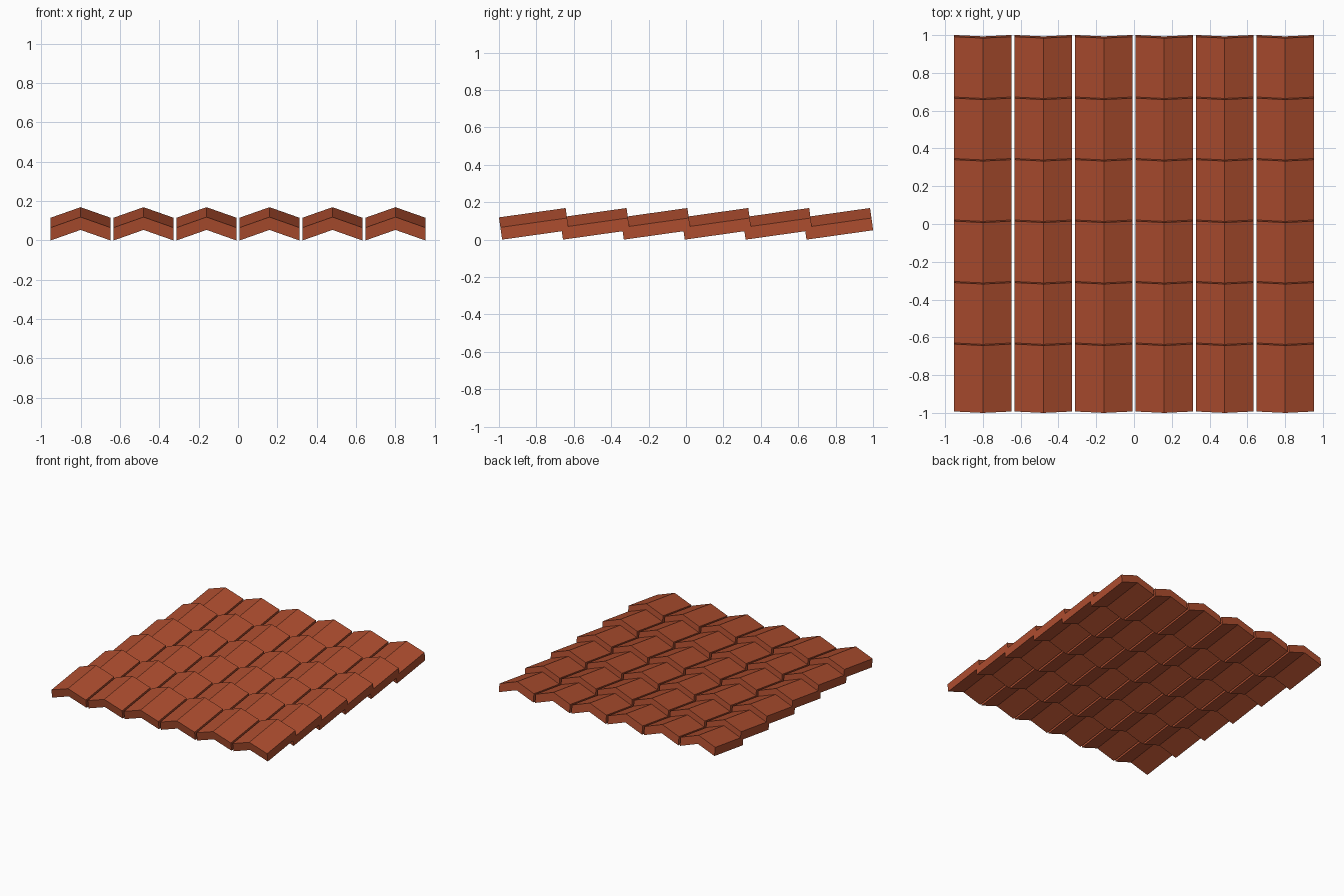
import bpy
import math

if "Cube" in bpy.data.objects:
    bpy.data.objects.remove(bpy.data.objects["Cube"])

COLS, ROWS = 6, 6
PITCH_X, PITCH_Y = 0.32, 0.3255
HALF_W, LENGTH = 0.152, 0.36
THICK, RISE = 0.066, 0.054
TILT = math.radians(8)

# Terracotta material
clay = bpy.data.materials.new("terracotta")
clay.diffuse_color = (0.42, 0.075, 0.028, 1)
clay.use_nodes = True
clay.node_tree.nodes["Principled BSDF"].inputs["Base Color"].default_value = clay.diffuse_color

# One tile: chevron section extruded along y
profile = [(-HALF_W, 0), (0, RISE), (HALF_W, 0),
           (HALF_W, THICK), (0, THICK + RISE), (-HALF_W, THICK)]
n = len(profile)
verts = [(x, y, z) for y in (0, LENGTH) for x, z in profile]
faces = [(i, i + n, (i + 1) % n + n, (i + 1) % n) for i in range(n)]
# End caps, split at the ridge
faces += [(0, 1, 4, 5), (1, 2, 3, 4), (n + 5, n + 4, n + 1, n), (n + 4, n + 3, n + 2, n + 1)]
mesh = bpy.data.meshes.new("roof_tile")
mesh.from_pydata(verts, [], faces)
mesh.materials.append(clay)
mesh.update()

# Grid of tilted, overlapping tiles
front_y = -1 + (THICK + RISE) * math.sin(TILT)
for row in range(ROWS):
    for col in range(COLS):
        tile = bpy.data.objects.new(f"roof_tile_row{row + 1}_col{col + 1}", mesh)
        tile.location = ((col - (COLS - 1) / 2) * PITCH_X, front_y + row * PITCH_Y, 0)
        tile.rotation_euler.x = TILT
        bpy.context.collection.objects.link(tile)
